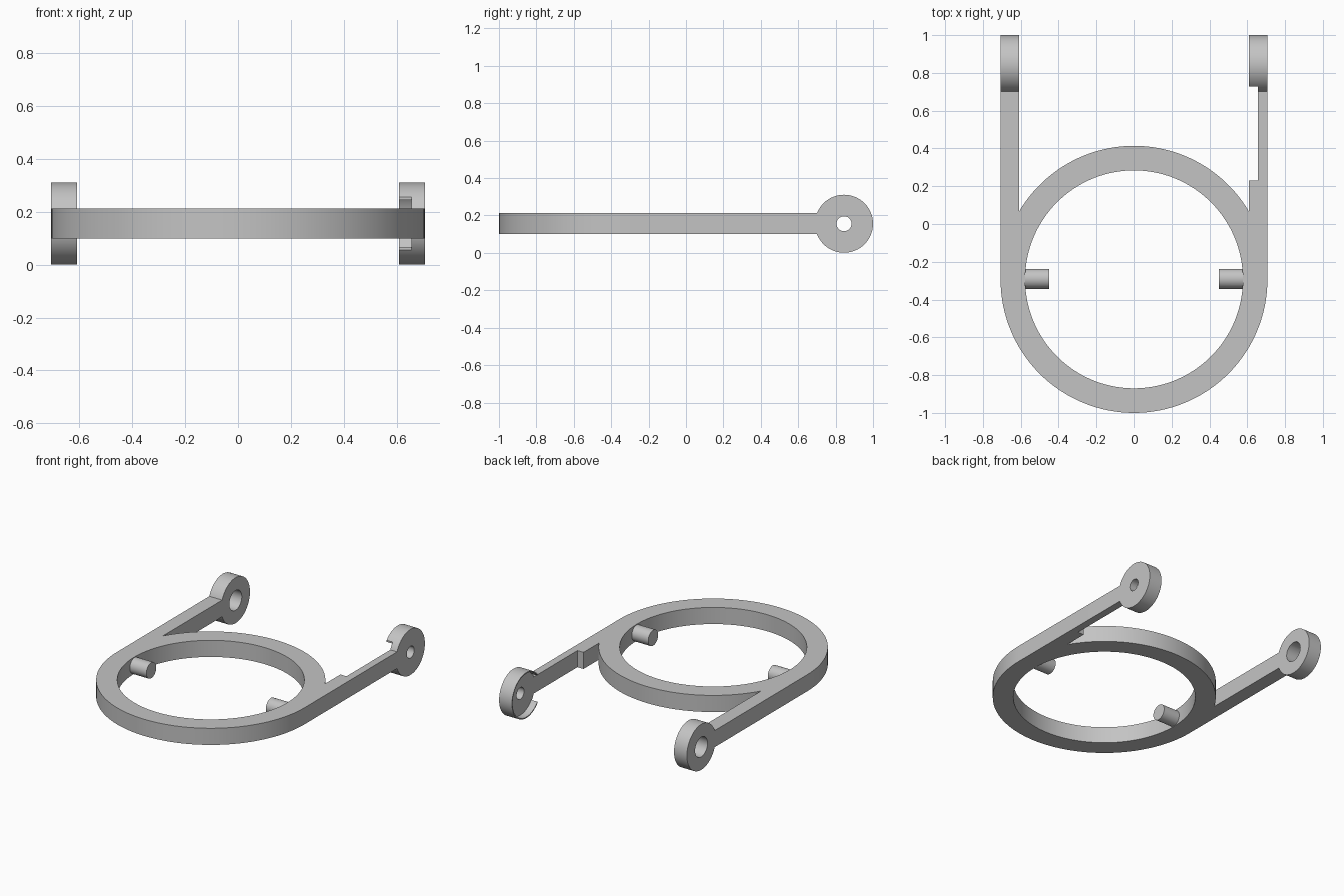
import bpy, bmesh
from math import pi, cos, sin, acos
from mathutils import Matrix

cube = bpy.data.objects.get("Cube")
if cube:
    bpy.data.objects.remove(cube, do_unlink=True)

R_OUT, R_IN, RING_Y = 0.707, 0.577, -0.293
Z0, Z1 = 0.1, 0.213
MID = 0.156
ARM_IN, RECESS = 0.61, 0.656
HUB_Y, HUB_R = 0.845, 0.155

grey = bpy.data.materials.new("grey plastic")
grey.use_nodes = True
color = (0.55, 0.55, 0.55, 1)
grey.diffuse_color = color
grey.node_tree.nodes["Principled BSDF"].inputs["Base Color"].default_value = color


def make(name, bm):
    bmesh.ops.recalc_face_normals(bm, faces=bm.faces)
    mesh = bpy.data.meshes.new(name)
    bm.to_mesh(mesh)
    bm.free()
    mesh.materials.append(grey)
    obj = bpy.data.objects.new(name, mesh)
    bpy.context.collection.objects.link(obj)
    return obj


def rod(name, x0, x1, y, r, seg=64):
    """Cylinder lying along x."""
    bm = bmesh.new()
    m = Matrix.Translation(((x0 + x1) / 2, y, MID)) @ Matrix.Rotation(pi / 2, 4, "Y")
    bmesh.ops.create_cone(bm, cap_ends=True, segments=seg, radius1=r, radius2=r,
                          depth=abs(x1 - x0), matrix=m)
    return make(name, bm)


def prism(name, points, z0, z1):
    bm = bmesh.new()
    face = bm.faces.new([bm.verts.new((x, y, z0)) for x, y in points])
    top = bmesh.ops.extrude_face_region(bm, geom=[face])["geom"]
    bmesh.ops.translate(bm, vec=(0, 0, z1 - z0),
                        verts=[v for v in top if isinstance(v, bmesh.types.BMVert)])
    return make(name, bm)


def arc(r, a0, a1, n):
    return [(r * cos(a0 + (a1 - a0) * i / n), RING_Y + r * sin(a0 + (a1 - a0) * i / n))
            for i in range(n + 1)]


def combine(target, other, operation):
    other.hide_render = True
    mod = target.modifiers.new("join", "BOOLEAN")
    mod.operation, mod.solver, mod.object = operation, "EXACT", other
    bpy.context.view_layer.objects.active = target
    bpy.ops.object.modifier_apply(modifier=mod.name)
    bpy.data.objects.remove(other, do_unlink=True)


# Ring outline with two straight arms running back
meet = acos(ARM_IN / R_OUT)
outline = (arc(R_OUT, pi, 2 * pi, 64) + [(R_OUT, HUB_Y), (ARM_IN, HUB_Y)]
           + arc(R_OUT, meet, pi - meet, 44) + [(-ARM_IN, HUB_Y), (-R_OUT, HUB_Y)])
frame = prism("ring_frame_with_arms", outline, Z0, Z1)

# Round opening of the ring
combine(frame, prism("ring_opening", arc(R_IN, 0, 2 * pi, 128)[:-1], -0.1, 0.5), "DIFFERENCE")

# Hubs at the arm ends and pins inside the ring
for side in (-1, 1):
    combine(frame, rod("hub", side * ARM_IN, side * R_OUT, HUB_Y, HUB_R), "UNION")
    combine(frame, rod("pin", side * 0.45, side * 0.63, RING_Y + 0.003, 0.053, 48), "UNION")

# Thinned left arm and the shallow pocket in its hub
slot = [(0.55, 0.23), (RECESS, 0.23), (RECESS, 0.727), (0.55, 0.727)]
combine(frame, prism("arm_recess", slot, -0.1, 0.5), "DIFFERENCE")
combine(frame, rod("hub_pocket", 0.55, RECESS, HUB_Y, 0.148), "DIFFERENCE")

# Axle holes: small on the left, large on the right
combine(frame, rod("left_hole", 0.5, 0.8, HUB_Y, 0.04, 48), "DIFFERENCE")
combine(frame, rod("right_hole", -0.8, -0.5, HUB_Y, 0.067, 48), "DIFFERENCE")

bpy.ops.object.select_all(action="DESELECT")
frame.select_set(True)
bpy.context.view_layer.objects.active = frame
bpy.ops.object.shade_smooth_by_angle(angle=pi / 6)
